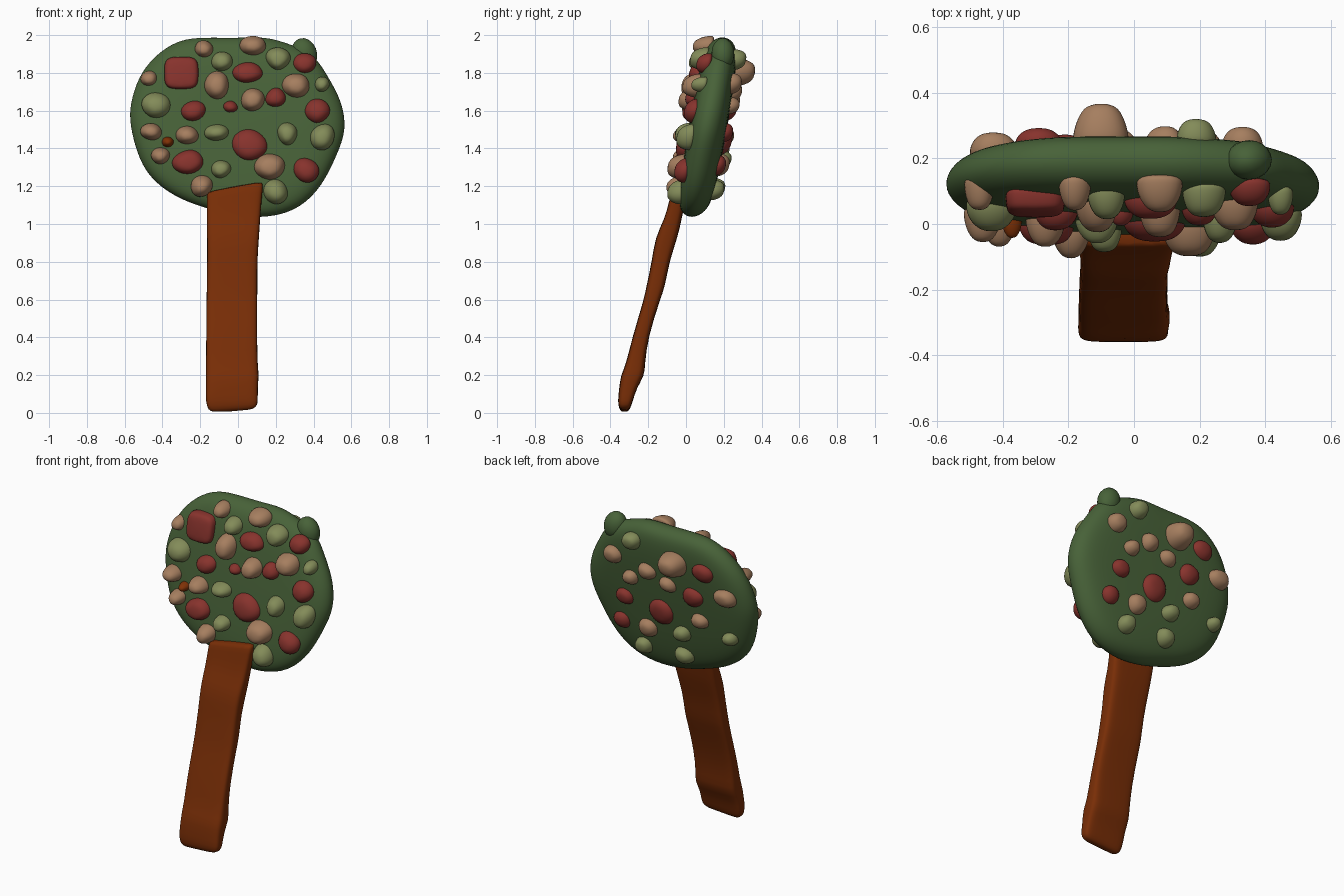
import bpy, bmesh, math, random
random.seed(11)

def material(name, rgb):
    m = bpy.data.materials.new(name)
    m.diffuse_color = (*rgb, 1)
    return m

GREEN = material("moss_green", (0.064, 0.122, 0.04))
BROWN = material("bark_brown", (0.19, 0.027, 0.002))
RED = material("brick_red", (0.245, 0.033, 0.026))
TAN = material("tan", (0.38, 0.21, 0.115))
OLIVE = material("olive", (0.227, 0.26, 0.1))
RUST = material("rust", (0.22, 0.032, 0.002))

def finish(bm, name, mat, levels):
    bmesh.ops.recalc_face_normals(bm, faces=bm.faces)
    me = bpy.data.meshes.new(name)
    bm.to_mesh(me)
    bm.free()
    me.materials.append(mat)
    me.shade_smooth()
    ob = bpy.data.objects.new(name, me)
    bpy.context.collection.objects.link(ob)
    sub = ob.modifiers.new("smooth", "SUBSURF")
    sub.levels = sub.render_levels = levels
    return ob

def loft(bm, rings):
    """Skin a list of equal-length point rings and cap both ends."""
    loops = [[bm.verts.new(p) for p in ring] for ring in rings]
    n = len(loops[0])
    for a, b in zip(loops, loops[1:]):
        for i in range(n):
            j = (i + 1) % n
            bm.faces.new((a[i], a[j], b[j], b[i]))
    bm.faces.new(loops[0])
    bm.faces.new(loops[-1])

# Leaning plane of the head and its lens-like half thickness
CZ = 1.52
PROFILE = [(1.035, 0), (0.985, 0.052), (0.87, 0.082), (0.6, 0.094), (0.3, 0.097), (0.06, 0.098)]
BULGE = 1.1  # the back is slightly fuller

def plane_y(z):
    return 0.112 + 0.17 * (z - CZ)

def half_depth(x, z):
    r = math.hypot(x / 0.56, (z - CZ) / 0.47)
    for (r1, d1), (r0, d0) in zip(PROFILE, PROFILE[1:]):
        if r >= r0:
            return d0 + (d1 - d0) * min(1, (r - r0) / (r1 - r0))
    return PROFILE[-1][1]

# Head: irregular round outline, scaled into rings front to back
outline = [(-.31, 1.97), (-.17, 1.98), (0, 1.975), (.14, 1.985), (.27, 1.945), (.40, 1.89),
           (.47, 1.77), (.54, 1.65), (.565, 1.5), (.515, 1.37), (.44, 1.21), (.325, 1.09),
           (.166, 1.04), (-.02, 1.05), (-.16, 1.09), (-.31, 1.14), (-.44, 1.23),
           (-.515, 1.34), (-.565, 1.53), (-.56, 1.635), (-.52, 1.77), (-.44, 1.88)]

def head_ring(s, d):
    pts = [(x * s, CZ + (z - CZ) * s) for x, z in outline]
    return [(x, plane_y(z) + d, z) for x, z in pts]

bm = bmesh.new()
loft(bm, [head_ring(s, -d) for s, d in reversed(PROFILE)]
     + [head_ring(s, d * BULGE) for s, d in PROFILE[1:]])
finish(bm, "head", GREEN, 2)

# Knob on the upper right rim
bm = bmesh.new()
bmesh.ops.create_icosphere(bm, subdivisions=2, radius=1)
for v in bm.verts:
    x, y, z = v.co
    v.co = (0.35 + 0.075 * x, 0.195 + 0.065 * y, 1.9 + 0.09 * z - 0.01 * x)
finish(bm, "rim_knob", GREEN, 1)

# Handle: flattened, leaning, wobbly slat (z, y, half thickness, left x, right x, tilt)
rows = [(.008, -.325, .012, -.13, .06, .06), (.022, -.325, .03, -.155, .095, .06),
        (.06, -.322, .04, -.168, .103, 0), (.13, -.308, .046, -.166, .10, 0),
        (.2, -.282, .064, -.166, .108, 0), (.255, -.268, .05, -.166, .10, 0),
        (.4, -.243, .042, -.165, .098, 0), (.6, -.18, .043, -.163, .098, 0),
        (.67, -.16, .05, -.162, .10, 0), (.8, -.135, .046, -.16, .098, 0),
        (.93, -.104, .06, -.16, .108, 0), (1.02, -.07, .046, -.162, .113, 0),
        (1.12, -.046, .042, -.162, .122, .1), (1.185, -.032, .042, -.162, .13, .17),
        (1.2, -.028, .034, -.155, .125, .19)]

def slat_ring(z, y, h, xl, xr, tilt, n=20):
    ring = []
    for i in range(n):
        a = 2 * math.pi * i / n
        c, s = math.cos(a), math.sin(a)
        px = math.copysign(abs(c) ** 0.4, c) * (xr - xl) / 2 * 1.03
        py = math.copysign(abs(s) ** 0.5, s) * h
        ring.append(((xl + xr) / 2 + px, y + py, z + tilt * px))
    return ring

bm = bmesh.new()
loft(bm, [slat_ring(*r) for r in rows])
finish(bm, "handle", BROWN, 1)

# Stones: soft angular pebbles half sunk into the head
def stone(bm, side, lift, x, z, w, h, boxy=False):
    if boxy:
        angles = [i * math.pi / 4 for i in range(8)]
        radii = [1.04 / max(abs(math.cos(a)), abs(math.sin(a))) for a in angles]
        top = 0.85
    else:
        n = random.choice((5, 6, 6, 7))
        start = random.uniform(0, math.pi)
        angles = [start + 2 * math.pi * (i + random.uniform(-.15, .15)) / n for i in range(n)]
        radii = [1.23 * random.uniform(0.95, 1.1) for _ in angles]
        top = random.uniform(0.35, 0.55)
    base = half_depth(x, z) * (BULGE if side > 0 else 1)
    lift *= min(1, 0.35 + w / 0.09)
    rings = []
    for s, d in ((0.95, -0.035), (1, -0.005), (0.97 if boxy else 0.88, lift * 0.5), (top, lift * 1.12)):
        ring = []
        for a, r in zip(angles, radii):
            px, pz = x + w * r * s * math.cos(a), z + h * r * s * math.sin(a)
            ring.append((px, plane_y(pz) + side * (base + d), pz))
        rings.append(ring)
    loft(bm, rings)

def stones(name, mat, side, lift, items):
    bm = bmesh.new()
    for it in items:
        stone(bm, side, lift, *it)
    finish(bm, name, mat, 2)

FRONT, BACK = -1, 1
stones("front_red_stones", RED, FRONT, 0.045, [
    (-.30, 1.80, .088, .083, True), (.05, 1.80, .075, .05), (.35, 1.85, .06, .05),
    (-.24, 1.60, .07, .06), (-.04, 1.62, .037, .03), (.20, 1.67, .053, .048),
    (.42, 1.60, .063, .058), (.06, 1.42, .09, .083), (-.26, 1.33, .08, .063),
    (.36, 1.285, .068, .063)])
stones("front_tan_stones", TAN, FRONT, 0.072, [
    (-.18, 1.925, .05, .043), (.08, 1.945, .073, .053), (-.47, 1.77, .048, .042),
    (-.11, 1.735, .07, .073), (.31, 1.735, .07, .058), (.08, 1.66, .063, .058),
    (-.46, 1.49, .058, .044), (-.27, 1.47, .058, .048), (-.41, 1.36, .048, .042),
    (-.19, 1.20, .055, .055), (.17, 1.305, .073, .063)])
stones("front_olive_stones", OLIVE, FRONT, 0.062, [
    (-.08, 1.86, .06, .055), (.21, 1.875, .06, .055), (-.435, 1.63, .068, .063),
    (.445, 1.74, .039, .038), (-.11, 1.485, .063, .043), (.26, 1.48, .058, .063),
    (.445, 1.46, .068, .072), (-.09, 1.29, .053, .043), (.20, 1.17, .064, .064)])
stones("front_rust_stone", RUST, FRONT, 0.065, [(-.37, 1.435, .032, .027)])
stones("back_red_stones", RED, BACK, 0.035, [
    (-.29, 1.79, .07, .06), (.27, 1.48, .062, .055), (-.21, 1.61, .066, .058),
    (.025, 1.45, .085, .075), (.32, 1.31, .06, .058)])
stones("back_tan_stones", TAN, BACK, 0.045, [
    (.33, 1.74, .06, .055), (.215, 1.625, .058, .048), (.095, 1.70, .06, .05),
    (-.045, 1.65, .053, .044), (-.43, 1.66, .065, .052), (.13, 1.31, .062, .057),
    (-.245, 1.46, .057, .047)])
stones("back_peaked_stone", TAN, BACK, 0.095, [(-.10, 1.80, .083, .07)])
stones("back_olive_stones", OLIVE, BACK, 0.05, [
    (.19, 1.87, .06, .053), (-.11, 1.34, .062, .055), (.18, 1.18, .06, .057),
    (-.10, 1.19, .06, .055), (-.43, 1.39, .047, .042)])
